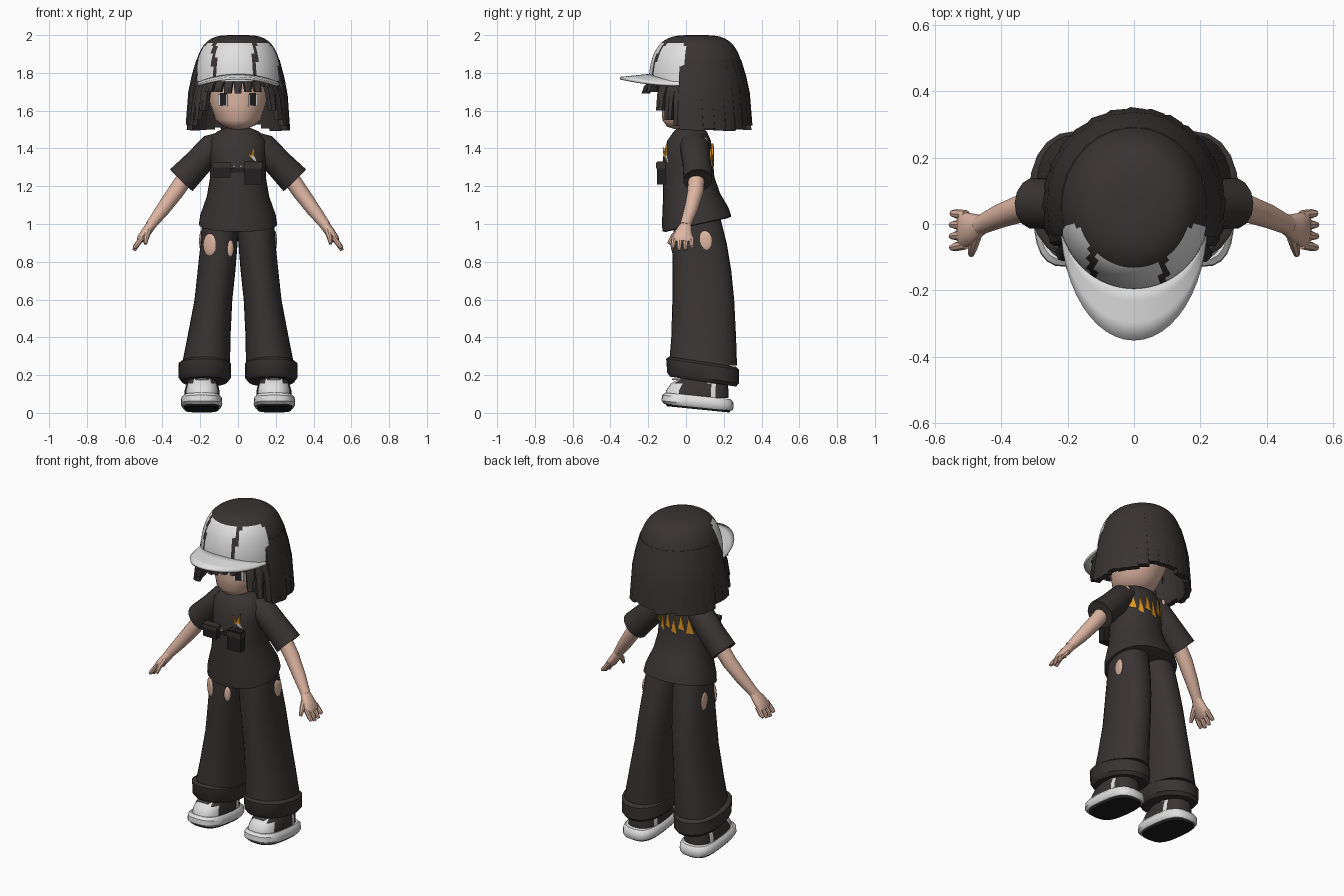
import bpy, bmesh, math, random
from mathutils import Vector, Matrix

random.seed(4)
cube = bpy.data.objects.get("Cube")
if cube:
    bpy.data.objects.remove(cube, do_unlink=True)
parts = []


def material(name, *rgb):
    m = bpy.data.materials.new(name)
    m.use_nodes = True
    m.diffuse_color = (*rgb, 1)
    bsdf = next(n for n in m.node_tree.nodes if n.type == 'BSDF_PRINCIPLED')
    bsdf.inputs["Base Color"].default_value = (*rgb, 1)
    return m


CHARCOAL = material("charcoal", .042, .034, .034)
BLACK = material("gear black", .016, .014, .015)
WHITE = material("off white", .75, .75, .75)
SKIN = material("skin", .72, .46, .36)
ORANGE = material("orange", .75, .32, .02)
GREY = material("grey", .25, .25, .25)


def finish(name, bm, mats, rule=None):
    """Turn a bmesh into an object, colouring faces by a rule on their centres."""
    bmesh.ops.recalc_face_normals(bm, faces=bm.faces)
    if rule:
        for f in bm.faces:
            f.material_index = rule(f.calc_center_median())
    mesh = bpy.data.meshes.new(name)
    bm.to_mesh(mesh)
    bm.free()
    for m in mats:
        mesh.materials.append(m)
    ob = bpy.data.objects.new(name, mesh)
    bpy.context.collection.objects.link(ob)
    parts.append(ob)
    return ob


def skin_rings(name, rings, mats, rule=None, caps=True):
    """Bridge rings of points into a closed body."""
    bm = bmesh.new()
    rows = [[bm.verts.new(p) for p in ring] for ring in rings]
    n = len(rows[0])
    for a, b in zip(rows, rows[1:]):
        for i in range(n):
            bm.faces.new((a[i], a[(i + 1) % n], b[(i + 1) % n], b[i]))
    if caps:
        bm.faces.new(rows[0])
        bm.faces.new(rows[-1])
    return finish(name, bm, mats, rule)


def loft(name, sections, mats, cx=0, n=24, power=2.2, tilt=0, rule=None):
    """Sections are (z, x offset, half width, front y, back y)."""
    rings = []
    for z, dx, rx, front, back in sections:
        ring = []
        for i in range(n):
            a = math.tau * i / n
            c, s = math.cos(a), math.sin(a)
            x = math.copysign(abs(c) ** (2 / power), c) * rx
            y = (front + back) / 2 + math.copysign(abs(s) ** (2 / power), s) * (back - front) / 2
            ring.append((cx + dx + x, y, z + tilt * (y - .06)))
        rings.append(ring)
    return skin_rings(name, rings, mats, rule)


def tube(name, path, mat, n=12):
    """Path entries are (x, y, z, radius in plane, radius along y)."""
    pts = [Vector(p[:3]) for p in path]
    rings = []
    for i, (p, spec) in enumerate(zip(pts, path)):
        d = (pts[min(i + 1, len(pts) - 1)] - pts[max(i - 1, 0)]).normalized()
        u = d.cross(Vector((0, 1, 0))).normalized()
        v = u.cross(d)
        rings.append([p + u * spec[3] * math.cos(math.tau * k / n)
                      + v * spec[4] * math.sin(math.tau * k / n) for k in range(n)])
    return skin_rings(name, rings, [mat])


def box(name, loc, size, mat, turn=0):
    bm = bmesh.new()
    bmesh.ops.create_cube(bm, size=1)
    m = Matrix.Translation(loc) @ Matrix.Rotation(turn, 4, 'Z') @ Matrix.Diagonal((*size, 1))
    bm.transform(m)
    return finish(name, bm, [mat])


def patch(name, loc, size, turn):
    """Worn hole showing skin, as a shallow oval on the cloth."""
    bm = bmesh.new()
    bmesh.ops.create_uvsphere(bm, u_segments=16, v_segments=8, radius=1)
    m = Matrix.Translation(loc) @ Matrix.Rotation(turn, 4, 'Z') @ Matrix.Diagonal((*size, 1))
    bm.transform(m)
    return finish(name, bm, [SKIN])


def shirt_plate(name, corners, side, mat):
    """Thin printed shape that follows the chest or back of the shirt."""
    rings = []
    for lift in (.006, -.002):
        rings.append([(x, .01 + side * (.132 * (1 - abs(x / .147) ** 2.2) ** (1 / 2.2) + lift), z)
                      for x, z in corners])
    return skin_rings(name, rings, [mat])


# Head and neck
loft("head", [(1.5, 0, .03, -.05, .05), (1.515, 0, .075, -.1, .08), (1.55, 0, .12, -.125, .14),
              (1.63, 0, .147, -.13, .19), (1.72, 0, .17, -.13, .23), (1.8, 0, .17, -.13, .23)],
     [SKIN], power=2)
loft("neck", [(1.42, 0, .045, -.03, .07), (1.54, 0, .04, -.03, .06)], [SKIN], power=2)

# Cap crown: white front panels, dark rear and seams
crown = []
for k in range(15):
    t = math.radians(k * 6.2)
    r = math.cos(t) ** .52
    crown.append((1.755 + .245 * math.sin(t) / math.sin(math.radians(86.8)), 0,
                  .232 * r, .055 - .252 * r, .055 + .25 * r))


def crown_rule(c):
    seam = min(abs(c.x + .125), abs(c.x - .09)) < .012
    return 0 if c.y < -.005 and 1.757 < c.z < 1.958 and not seam else 1


loft("cap_crown", crown, [WHITE, CHARCOAL], n=72, power=2, rule=crown_rule)

# Cap brim, arched across its width
bm = bmesh.new()
rows = []
for v in (0, .35, .7, 1):
    row = []
    for i in range(25):
        a = math.pi * i / 24
        c, s = math.cos(a), math.sin(a)
        row.append(bm.verts.new(((.205 + .01 * v) * c, -(.17 + .18 * v) * s,
                                 1.79 - .04 * c * c - .018 * v)))
    rows.append(row)
for a, b in zip(rows, rows[1:]):
    for i in range(24):
        bm.faces.new((a[i], a[i + 1], b[i + 1], b[i]))
brim = finish("cap_brim", bm, [WHITE])
solid = brim.modifiers.new("thickness", 'SOLIDIFY')
solid.thickness = .014
solid.offset = 0


# Hair locks hanging from under the crown
def lock(name, degrees, width, bottom, top=1.87):
    a = math.radians(degrees)
    tangent = Vector((math.cos(a), math.sin(a), 0))
    out = Vector((math.sin(a), -math.cos(a), 0))
    rings = []
    for k in range(5):
        f = k / 4
        swell = .9 + .13 * min(1, f * 2.5) + .12 * f
        p = Vector((.225 * swell * math.sin(a), .058 - .24 * swell * math.cos(a),
                    top + (bottom - top) * f))
        w = width * (1 - .25 * f * f) / 2
        rings.append([p + tangent * i * w + out * j for i, j in
                      ((-1, -.018), (1, -.018), (1, .008), (.3, .018), (-1, .012))])
    skin_rings(name, rings, [CHARCOAL])


for i in range(17):
    lock(f"back_lock_{i}", 78 + i * 12.75, .088, random.uniform(1.49, 1.53))
for i in range(7):
    lock(f"fringe_{i}", -36 + i * 12, .045, random.choice((1.69, 1.7, 1.725)), 1.77)

# Shirt
loft("shirt", [(1.515, 0, .05, -.035, .075), (1.49, 0, .11, -.065, .11), (1.44, 0, .15, -.1, .132),
               (1.35, 0, .147, -.122, .142), (1.25, 0, .147, -.122, .15),
               (1.15, 0, .165, -.122, .18), (1.05, 0, .2, -.127, .225),
               (1.0, 0, .207, -.125, .24), (.995, 0, .185, -.105, .22)],
     [CHARCOAL], n=32, tilt=0.0)
shirt = parts[-1]
for v in shirt.data.vertices:
    v.co.z += max(0, min(1, (1.25 - v.co.z) / .2)) * .22 * (v.co.y - .06)

# Orange flames on the back, and a small motif on the chest
for i in range(6):
    x = -.105 + i * .042
    low = 1.3 + .025 * (i % 2)
    shirt_plate(f"back_flame_{i}", [(x - .018, low), (x + .016, low + .01), (x + .004, low + .1)], 1, ORANGE)
shirt_plate("chest_flame_a", [(.06, 1.36), (.075, 1.35), (.045, 1.405)], -1, ORANGE)
shirt_plate("chest_flame_b", [(.066, 1.36), (.085, 1.36), (.088, 1.42)], -1, ORANGE)
shirt_plate("chest_tip", [(.055, 1.365), (.1, 1.325), (.085, 1.365)], -1, WHITE)

# Chest pouches, strap and buckles
box("pouch_left", (.08, -.132, 1.27), (.09, .045, .12), BLACK)
box("pouch_left_flap", (.08, -.135, 1.31), (.098, .048, .03), CHARCOAL)
box("pouch_right", (-.085, -.13, 1.285), (.09, .045, .075), BLACK)
box("pouch_right_flap", (-.085, -.133, 1.312), (.098, .048, .025), CHARCOAL)
box("chest_strap", (0, -.122, 1.285), (.14, .012, .025), BLACK)
for x in (-.02, .015):
    box("buckle", (x, -.128, 1.305), (.016, .01, .014), GREY)


def upper_rule(c):
    return 1 if c.y < -.035 or .12 < c.y < .15 else 0


# Paired parts
for s, side in ((1, "left"), (-1, "right")):
    # Eyes and face-framing locks
    box(f"{side}_eye_white", (s * .08, -.106, 1.655), (.056, .008, .06), WHITE, s * .48)
    box(f"{side}_eye", (s * .078, -.11, 1.66), (.036, .008, .066), BLACK, s * .48)
    for k, (angle, end) in enumerate(((45, 1.6), (57, 1.55), (68, 1.52))):
        lock(f"{side}_face_lock_{k}", s * angle, .05, end, 1.78)

    # Sleeve, arm and hand
    tube(f"{side}_sleeve", [(s * .07, .035, 1.45, .045, .07), (s * .13, .045, 1.41, .074, .078),
                            (s * .22, .058, 1.315, .076, .076), (s * .3, .063, 1.232, .083, .078),
                            (s * .296, .063, 1.237, .065, .06)], CHARCOAL, 14)
    tube(f"{side}_arm", [(s * .24, .06, 1.3, .045, .045), (s * .33, .05, 1.17, .043, .043),
                         (s * .4, .025, 1.075, .037, .037), (s * .465, -.005, .99, .027, .029)], SKIN)
    tube(f"{side}_palm", [(s * .455, 0, 1.0, .026, .028), (s * .485, -.012, .96, .026, .045),
                          (s * .515, -.018, .92, .022, .056), (s * .525, -.018, .905, .012, .05)], SKIN)
    for k in range(4):
        y = -.062 + k * .03
        drop = (.012, 0, .004, .02)[k]
        tube(f"{side}_finger_{k}", [(s * .505, y, .93, .014, .014), (s * .535, y * 1.1, .89, .014, .014),
                                    (s * .55, y * 1.15, .86 + drop, .009, .009)], SKIN, 8)
    tube(f"{side}_thumb", [(s * .475, -.035, .965, .018, .018), (s * .485, -.07, .93, .015, .015),
                           (s * .49, -.092, .895, .009, .009)], SKIN, 8)

    # Wide trouser leg with turned-up cuff
    loft(f"{side}_trouser_leg", [(1.04, .09, .1, -.06, .18), (.9, .1, .098, -.07, .215),
                                 (.75, .114, .1, -.072, .24), (.6, .13, .1, -.072, .255),
                                 (.4, .154, .114, -.078, .265), (.25, .17, .128, -.09, .27)],
         [CHARCOAL], n=28) if s > 0 else loft(
        f"{side}_trouser_leg", [(1.04, -.09, .1, -.06, .18), (.9, -.1, .098, -.07, .215),
                                (.75, -.114, .1, -.072, .24), (.6, -.13, .1, -.072, .255),
                                (.4, -.154, .114, -.078, .265), (.25, -.17, .128, -.09, .27)],
        [CHARCOAL], n=28)
    loft(f"{side}_cuff", [(.275, 0, .122, -.09, .265), (.262, 0, .14, -.105, .28),
                          (.19, 0, .138, -.1, .28), (.17, 0, .12, -.085, .265)],
         [CHARCOAL], cx=s * .176, tilt=-.15, n=20)

    # Shoe: dark tread, pale midsole, two-tone upper
    loft(f"{side}_tread", [(.019, 0, .09, -.1, .23), (.045, 0, .098, -.12, .245)],
         [BLACK], cx=s * .193, tilt=-.1, power=3)
    loft(f"{side}_midsole", [(.03, 0, .1, -.115, .245), (.045, 0, .11, -.13, .252),
                             (.075, 0, .108, -.127, .25), (.09, 0, .095, -.11, .235)],
         [WHITE], cx=s * .193, tilt=-.1, power=3)
    loft(f"{side}_shoe_upper", [(.08, 0, .093, -.11, .225), (.12, 0, .092, -.105, .225),
                                (.155, 0, .082, -.08, .22), (.19, 0, .068, -.02, .21),
                                (.22, 0, .06, .02, .2)],
         [CHARCOAL, WHITE], cx=s * .19, n=36, power=2.6, rule=upper_rule)
    box(f"{side}_lace_panel", (s * .19, -.04, .178), (.075, .07, .008), GREY)

    # Worn patch on the outer hip
    patch(f"{side}_hip_patch", (s * .194, .1, .91), (.04, .01, .055), s * 1.4)

# Further worn patches on trousers and shirt
patch("right_thigh_patch", (-.15, -.055, .89), (.042, .011, .06), -.6)
patch("right_inner_patch", (-.04, -.045, .87), (.02, .01, .045), .5)
patch("left_shoulder_patch", (.14, .1, 1.43), (.022, .012, .03), -.8)
patch("right_shoulder_patch", (-.125, .105, 1.44), (.02, .012, .025), .8)

# Smooth shading that keeps creases
bpy.ops.object.select_all(action='DESELECT')
for ob in parts:
    ob.select_set(True)
bpy.context.view_layer.objects.active = parts[0]
bpy.ops.object.shade_smooth_by_angle(angle=math.radians(40))
